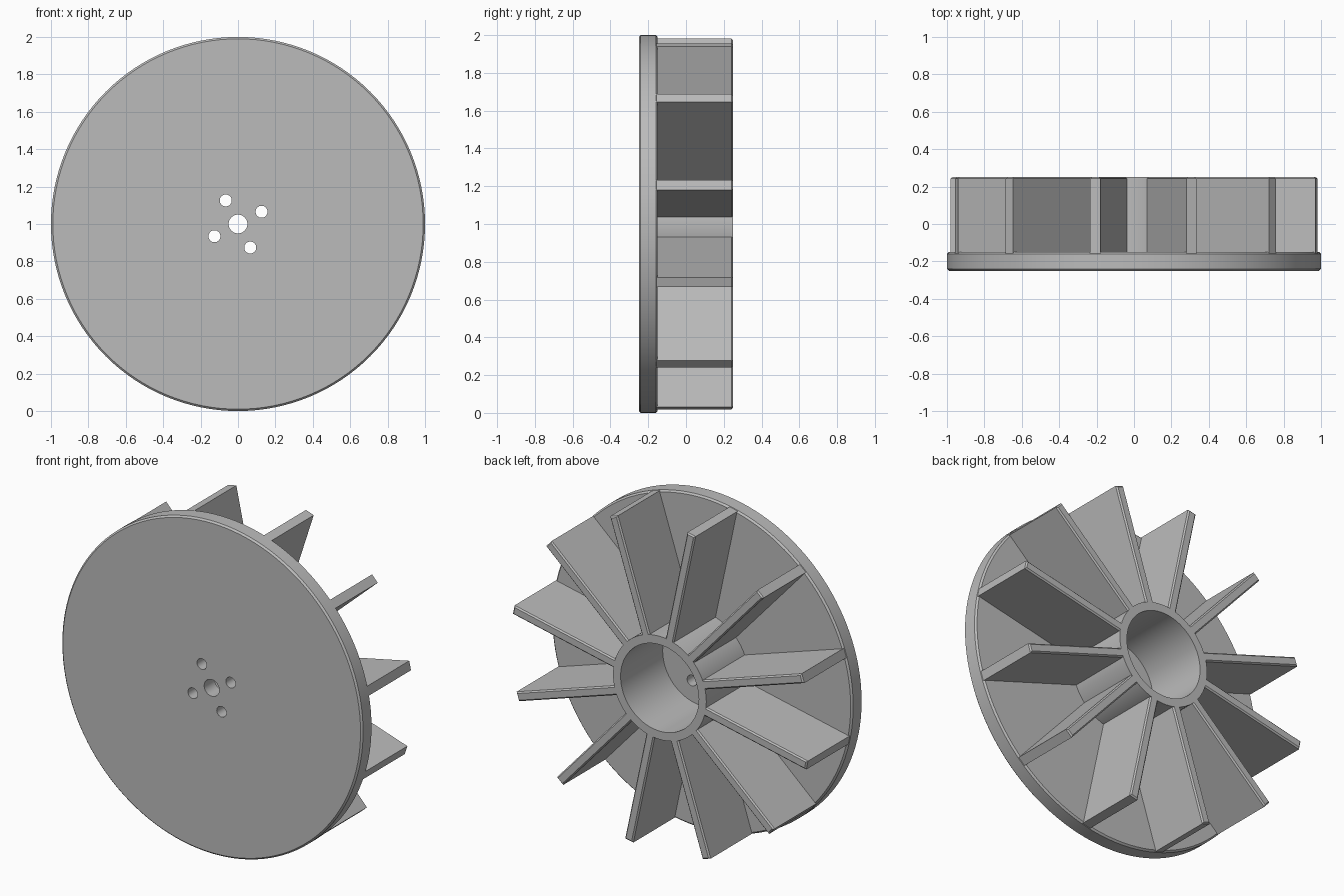
import bpy, bmesh, math
from mathutils import Matrix, Vector

cube = bpy.data.objects.get("Cube")
if cube:
    bpy.data.objects.remove(cube)

FRONT, PLATE_BACK, BACK = -0.25, -0.15, 0.25
HUB_OUT, HUB_IN = 0.31, 0.26
BLADES, BLADE_T, TIP = 12, 0.055, 0.997
BLADE_ANGLE, BOLT_ANGLE = 12, 27.5

grey = bpy.data.materials.new("mid grey")
grey.use_nodes = True
colour = (0.5, 0.5, 0.5, 1)
grey.diffuse_color = colour
grey.node_tree.nodes["Principled BSDF"].inputs["Base Color"].default_value = colour


def make_object(name, bm):
    mesh = bpy.data.meshes.new(name)
    bmesh.ops.recalc_face_normals(bm, faces=bm.faces)
    bm.to_mesh(mesh)
    bm.free()
    mesh.materials.append(grey)
    obj = bpy.data.objects.new(name, mesh)
    bpy.context.collection.objects.link(obj)
    return obj


def select(obj):
    bpy.ops.object.select_all(action="DESELECT")
    obj.select_set(True)
    bpy.context.view_layer.objects.active = obj


def smooth(obj):
    select(obj)
    bpy.ops.object.shade_smooth_by_angle(angle=math.radians(30))


def lathe(name, profile, steps=128):
    """Spin a closed (radius, y) outline around the wheel axis."""
    bm = bmesh.new()
    verts = [bm.verts.new((r, y, 1)) for r, y in profile]
    edges = [bm.edges.new((a, b)) for a, b in zip(verts, verts[1:] + verts[:1])]
    bmesh.ops.spin(bm, geom=verts + edges, cent=(0, 0, 1), axis=(0, 1, 0),
                   angle=math.tau, steps=steps)
    bmesh.ops.remove_doubles(bm, verts=bm.verts, dist=1e-4)
    return make_object(name, bm)


def on_wheel(radius, degrees):
    a = math.radians(degrees)
    return Vector((radius * math.cos(a), 0, 1 + radius * math.sin(a)))


# Round back plate with softened rims and a central shaft hole
c = 0.01
plate = lathe("back_plate", [
    (0.05, FRONT), (1 - c, FRONT), (1, FRONT + c),
    (1, PLATE_BACK - c), (1 - c, PLATE_BACK), (0.05, PLATE_BACK)])

# Four bolt holes cut through the plate
bm = bmesh.new()
for i in range(4):
    place = Matrix.Translation(on_wheel(0.142, BOLT_ANGLE + 90 * i) + Vector((0, -0.2, 0)))
    bmesh.ops.create_cone(bm, cap_ends=True, segments=32, radius1=0.032, radius2=0.032,
                          depth=0.3, matrix=place @ Matrix.Rotation(math.pi / 2, 4, "X"))
cutter = make_object("bolt_hole_cutter", bm)
cutter.hide_render = True
cut = plate.modifiers.new("bolt_holes", "BOOLEAN")
cut.operation, cut.solver, cut.object = "DIFFERENCE", "EXACT", cutter
select(plate)
bpy.ops.object.modifier_apply(modifier=cut.name)
bpy.data.objects.remove(cutter)
smooth(plate)

# Open tubular hub
hub = lathe("hub", [(HUB_IN, PLATE_BACK - 0.005), (HUB_OUT, PLATE_BACK - 0.005),
                    (HUB_OUT, BACK), (HUB_IN, BACK)], 96)
smooth(hub)

# Straight radial blades, sunk slightly into the plate and hub wall
start, base = HUB_OUT - 0.02, PLATE_BACK - 0.02
size = Vector((TIP - start, BACK - base, BLADE_T))
centre = Vector(((TIP + start) / 2, (BACK + base) / 2, 0))
for i in range(BLADES):
    bm = bmesh.new()
    spin = Matrix.Rotation(-math.radians(BLADE_ANGLE + 360 / BLADES * i), 4, "Y")
    bmesh.ops.create_cube(bm, size=1, matrix=Matrix.Translation(centre) @ Matrix.Diagonal(size).to_4x4())
    # Soften the exposed back edges
    rim = [e for e in bm.edges if all(v.co.y > 0 for v in e.verts)
           and any(v.co.x > 0.5 for v in e.verts)]
    bmesh.ops.bevel(bm, geom=rim, offset=0.008, segments=1, affect="EDGES")
    # Keep the sunk foot inside the plate rim
    bmesh.ops.transform(bm, matrix=Matrix.Translation((0, 0, 1)) @ spin, verts=bm.verts)
    make_object(f"blade_{i + 1}", bm)
